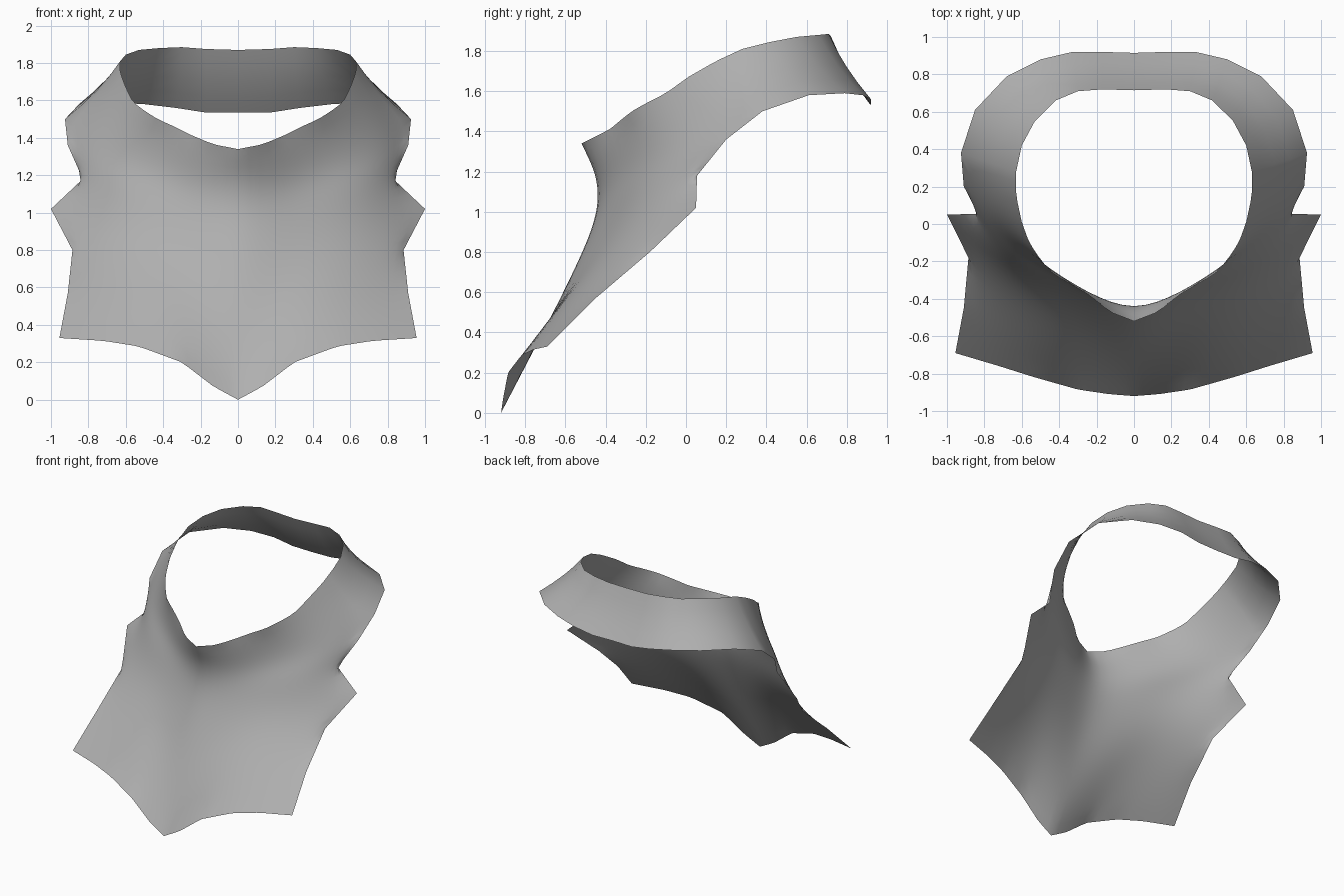
import bpy
import bmesh
from mathutils import Vector

if "Cube" in bpy.data.objects:
    bpy.data.objects.remove(bpy.data.objects["Cube"])

SUB = 4      # rows per edge segment
COLS = 20    # columns in half the bib
RELAX = 450  # smoothing passes over the bib

# Right half outlines
NECK_FRONT = [(0, -0.52, 1.34), (0.13, -0.47, 1.365), (0.24, -0.38, 1.41), (0.34, -0.32, 1.46),
              (0.43, -0.27, 1.50), (0.50, -0.19, 1.545), (0.56, -0.10, 1.59), (0.60, 0.01, 1.67),
              (0.63, 0.15, 1.75), (0.63, 0.28, 1.81)]
HEM = [(0, -0.92, 0), (0.13, -0.91, 0.07), (0.30, -0.885, 0.20), (0.53, -0.82, 0.285),
       (0.72, -0.76, 0.315), (0.955, -0.69, 0.33)]
SIDE = [(0.955, -0.69, 0.33), (0.91, -0.45, 0.57), (0.885, -0.18, 0.80), (1.0, 0.05, 1.02),
        (0.83, 0.055, 1.18), (0.91, 0.20, 1.36), (0.925, 0.38, 1.50)]
SIDE_V = [0, 0.22, 0.41, 0.58, 0.71, 0.82, 0.90, 1]
CENTRE = [(0, -0.92, 0), (0, -0.80, 0.23), (0, -0.67, 0.48), (0, -0.56, 0.70), (0, -0.47, 0.90),
          (0, -0.43, 1.05), (0, -0.45, 1.20), (0, -0.52, 1.34)]

# Collar strap from shoulder to back centre: neck edge, outer edge
STRAP = [((0.63, 0.28, 1.81), (0.925, 0.38, 1.50)), ((0.60, 0.42, 1.845), (0.85, 0.61, 1.58)),
         ((0.53, 0.55, 1.87), (0.68, 0.79, 1.59)), ((0.42, 0.66, 1.88), (0.50, 0.88, 1.58)),
         ((0.30, 0.71, 1.885), (0.33, 0.92, 1.56)), ((0.17, 0.72, 1.875), (0.17, 0.92, 1.535)),
         ((0, 0.715, 1.87), (0, 0.915, 1.535))]


def strip(neck, outer):
    """Slightly hollow strip of points from the neck to the outer edge."""
    a, b = Vector(neck), Vector(outer)
    pull = (a - b) * 0.32
    pull.z = 0
    return [a.lerp(b, i / SUB) + pull * (i / SUB) * (1 - i / SUB) for i in range(SUB + 1)]


def along(points, t, knots=None):
    """Point on a polyline, by knots or by fraction of its length."""
    pts = [Vector(p) for p in points]
    if knots is None:
        knots = [0]
        for p, q in zip(pts, pts[1:]):
            knots.append(knots[-1] + (q - p).length)
        knots = [k / knots[-1] for k in knots]
    for i in range(len(pts) - 1):
        if t <= knots[i + 1] + 1e-9:
            return pts[i].lerp(pts[i + 1], (t - knots[i]) / (knots[i + 1] - knots[i]))
    return pts[-1]


def relax(grid):
    """Even out bending inside the sheet; outline and centre line stay put."""
    rows, cols = len(grid), len(grid[0])
    for _ in range(6):
        line = [r[0].copy() for r in grid]
        for r in range(1, rows - 1):
            grid[r][0] = line[r] * 0.5 + (line[r - 1] + line[r + 1]) * 0.25
    bend = [[Vector() for _ in range(cols)] for _ in range(rows)]
    for _ in range(RELAX):
        for r in range(1, rows - 1):
            up, row, down = grid[r + 1], grid[r], grid[r - 1]
            across = row[1].copy()
            across.x = -across.x
            bend[r][0] = (up[0] + down[0] + row[1] + across) * 0.25 - row[0]
            for c in range(1, cols - 1):
                bend[r][c] = (up[c] + down[c] + row[c - 1] + row[c + 1]) * 0.25 - row[c]
        for r in range(1, rows - 1):
            up, row, down = bend[r + 1], bend[r], bend[r - 1]
            for c in range(1, cols - 1):
                grid[r][c] -= ((up[c] + down[c] + row[c - 1] + row[c + 1]) * 0.25 - row[c]) * 0.4


def add_sheet(bm, grid):
    verts = [[bm.verts.new(p) for p in row] for row in grid]
    for lo, hi in zip(verts, verts[1:]):
        for i in range(len(lo) - 1):
            bm.faces.new((lo[i], lo[i + 1], hi[i + 1], hi[i])).smooth = True


bm = bmesh.new()

# Bib: surface blended between hem, neck, centre line and side edge
shoulder = strip(*STRAP[0])[::-1]
centre_v = [Vector(p).z / 1.34 for p in CENTRE]
levels = [SIDE_V[s] + (SIDE_V[s + 1] - SIDE_V[s]) * i / SUB
          for s in range(7) for i in range(SUB)] + [1.0]
shoulder_v = [0.9 + 0.1 * i / SUB for i in range(SUB + 1)]
p00, p10, p01, p11 = (Vector(p) for p in (HEM[0], HEM[-1], NECK_FRONT[0], NECK_FRONT[-1]))
grid = []
for v in levels:
    left = along(CENTRE, v, centre_v)
    right = along(SIDE, v, SIDE_V[:7]) if v <= 0.9 else along(shoulder, v, shoulder_v)
    row = []
    for c in range(COLS + 1):
        u = c / COLS
        hem_dev = along(HEM, u) - p00.lerp(p10, u)
        neck_dev = along(NECK_FRONT, u) - p01.lerp(p11, u)
        row.append(left.lerp(right, u) + hem_dev * (1 - v) + neck_dev * v)
    grid.append(row)
relax(grid)
add_sheet(bm, grid)

# Strap round the back of the neck
add_sheet(bm, [list(r) for r in zip(*[strip(*s)[::-1] for s in STRAP])])
bmesh.ops.remove_doubles(bm, verts=bm.verts, dist=0.0005)

mesh = bpy.data.meshes.new("collar_bib")
bm.to_mesh(mesh)
bm.free()

cloth = bpy.data.materials.new("grey_cloth")
cloth.diffuse_color = (0.43, 0.43, 0.43, 1)
cloth.use_nodes = True
cloth.node_tree.nodes["Principled BSDF"].inputs["Base Color"].default_value = cloth.diffuse_color
mesh.materials.append(cloth)

collar = bpy.data.objects.new("collar_bib", mesh)
bpy.context.collection.objects.link(collar)

# Mirror across the centre line
mirror = collar.modifiers.new("mirror", 'MIRROR')
mirror.use_clip = True
mirror.merge_threshold = 0.001
